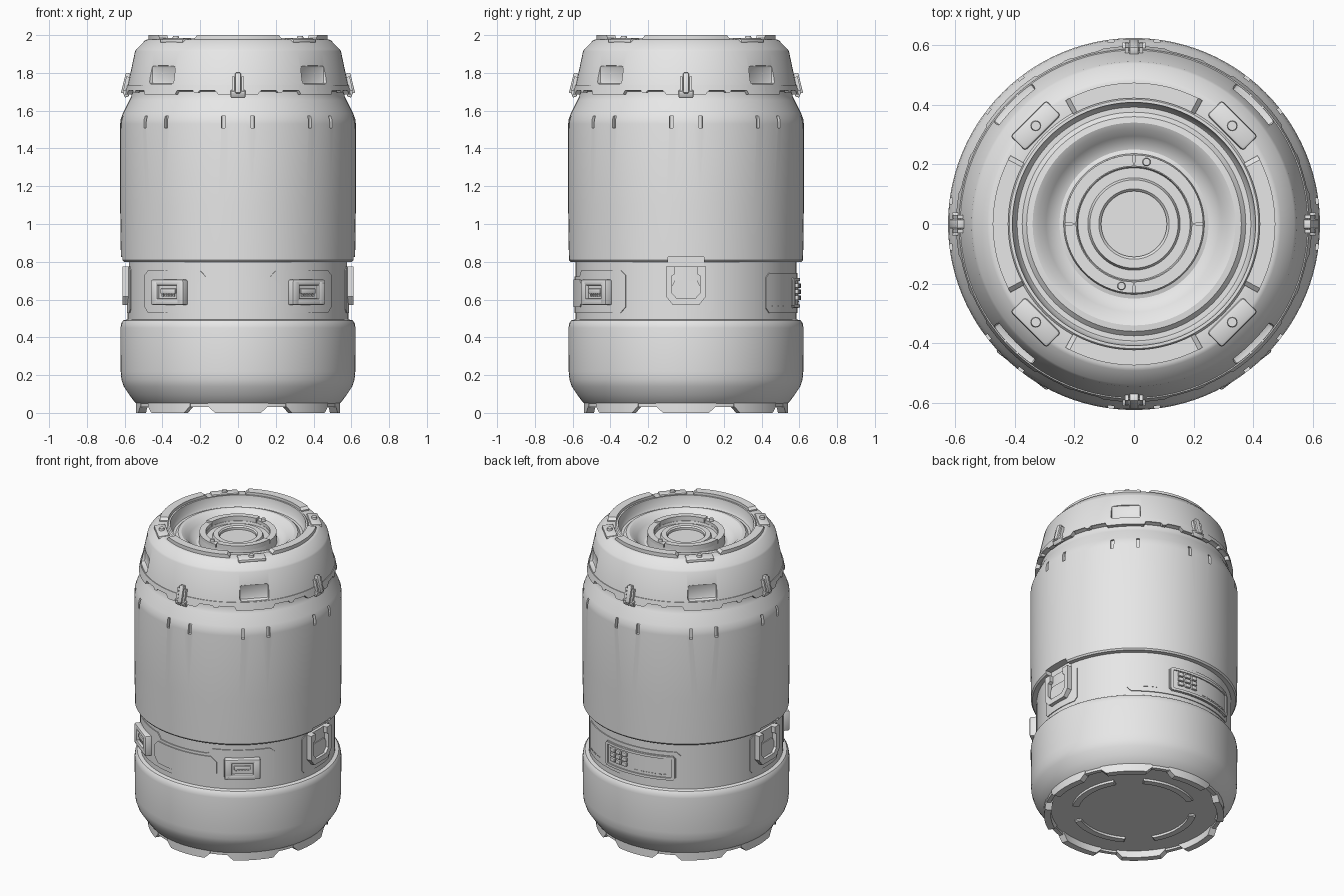
import bpy, bmesh
from math import radians, degrees, cos, sin, ceil
from mathutils import Matrix, Vector

if "Cube" in bpy.data.objects:
    bpy.data.objects.remove(bpy.data.objects["Cube"])

grey = bpy.data.materials.new("plain_grey")
grey.use_nodes = True
grey.diffuse_color = (0.8, 0.8, 0.8, 1)
grey.node_tree.nodes["Principled BSDF"].inputs["Base Color"].default_value = (0.8, 0.8, 0.8, 1)

QUARTERS = (0, 90, 180, 270)
DIAGONALS = (45, 135, 225, 315)


def select_only(ob):
    bpy.ops.object.select_all(action='DESELECT')
    ob.select_set(True)
    bpy.context.view_layer.objects.active = ob


def finish(name, bm, smooth=True):
    bmesh.ops.recalc_face_normals(bm, faces=bm.faces)
    me = bpy.data.meshes.new(name)
    bm.to_mesh(me)
    bm.free()
    me.materials.append(grey)
    ob = bpy.data.objects.new(name, me)
    bpy.context.collection.objects.link(ob)
    if smooth:
        shade(ob)
    return ob


def shade(ob):
    select_only(ob)
    bpy.ops.object.shade_smooth_by_angle(angle=radians(32))


def lathe(name, profile, steps=112):
    bm = bmesh.new()
    verts = [bm.verts.new((r, 0, z)) for r, z in profile]
    edges = [bm.edges.new(pair) for pair in zip(verts, verts[1:])]
    bmesh.ops.spin(bm, geom=verts + edges, cent=(0, 0, 0), axis=(0, 0, 1),
                   angle=radians(360), steps=steps)
    bmesh.ops.remove_doubles(bm, verts=bm.verts, dist=0.0002)
    return finish(name, bm, False)


def arc_plate(name, centre, columns, r0, r1, slope=0, step=3):
    """Curved slab; columns are (angle, low z, high z)."""
    bm = bmesh.new()
    rings = []
    cols = []
    for a, b in zip(columns, columns[1:]):
        n = max(1, ceil((b[0] - a[0]) / step))
        cols += [tuple(p + (q - p) * i / n for p, q in zip(a, b)) for i in range(n)]
    cols.append(columns[-1])
    z_ref = columns[0][2]
    for ang, lo, hi in cols:
        t = radians(centre + ang)
        ring = []
        for r, z in ((r0, lo), (r0, hi), (r1, hi), (r1, lo)):
            rr = r + slope * (z - z_ref)
            ring.append(bm.verts.new((rr * cos(t), rr * sin(t), z)))
        rings.append(ring)
    for a, b in zip(rings, rings[1:]):
        for i in range(4):
            j = (i + 1) % 4
            bm.faces.new((a[i], a[j], b[j], b[i]))
    bm.faces.new(rings[0])
    bm.faces.new(rings[-1])
    return finish(name, bm)


def panel(name, centre, half, z0, z1, r0, r1, ch=0.02):
    c = degrees(ch / r1)
    cols = [(-half, z0 + ch, z1 - ch), (c - half, z0, z1),
            (half - c, z0, z1), (half, z0 + ch, z1 - ch)]
    return arc_plate(name, centre, cols, r0, r1)


def add_box(bm, az, r, z, size, tilt=0, side=0, bevel=0):
    """Box with size (radial, tangential, height), placed around the axis."""
    m = (Matrix.Rotation(radians(az), 4, 'Z') @ Matrix.Translation((r, side, z))
         @ Matrix.Rotation(radians(tilt), 4, 'Y') @ Matrix.Diagonal((*size, 1)))
    vs = bmesh.ops.create_cube(bm, size=1, matrix=m)["verts"]
    if bevel:
        edges = list({e for v in vs for e in v.link_edges})
        bmesh.ops.bevel(bm, geom=edges, offset=bevel, segments=2, profile=0.5, affect='EDGES')


def box(name, *args, **kw):
    bm = bmesh.new()
    add_box(bm, *args, **kw)
    return finish(name, bm)


def prism(name, points, az, r0, r1):
    """Flat outline (tangent, z) pushed out along the radius."""
    bm = bmesh.new()
    face = bm.faces.new([bm.verts.new((r0, y, z)) for y, z in points])
    out = bmesh.ops.extrude_face_region(bm, geom=[face])["geom"]
    bmesh.ops.translate(bm, vec=(r1 - r0, 0, 0),
                        verts=[g for g in out if isinstance(g, bmesh.types.BMVert)])
    bm.transform(Matrix.Rotation(radians(az), 4, 'Z'))
    return finish(name, bm)


def cylinder(name, x, y, z, r, h):
    bm = bmesh.new()
    bmesh.ops.create_cone(bm, cap_ends=True, segments=20, radius1=r, radius2=r * 0.85,
                          depth=h, matrix=Matrix.Translation((x, y, z)))
    return finish(name, bm)


def carve(ob, boxes):
    bm = bmesh.new()
    for args, kw in boxes:
        add_box(bm, *args, **kw)
    cutter = finish("cutter", bm, False)
    cutter.hide_render = True
    mod = ob.modifiers.new("carve", 'BOOLEAN')
    mod.operation, mod.object, mod.solver = 'DIFFERENCE', cutter, 'EXACT'
    select_only(ob)
    bpy.ops.object.modifier_apply(modifier=mod.name)
    bpy.data.objects.remove(cutter)


# Main shell: rounded base, recessed waist, tall upper drum
shell = lathe("shell", [
    (0, 0.045), (0.53, 0.045), (0.545, 0.055), (0.575, 0.095), (0.605, 0.14), (0.617, 0.175),
    (0.621, 0.22), (0.622, 0.45), (0.618, 0.475), (0.607, 0.49), (0.584, 0.495),
    (0.584, 0.8), (0.612, 0.8), (0.62, 0.81), (0.624, 1.1), (0.624, 1.53), (0.621, 1.555),
    (0.61, 1.585), (0.575, 1.655), (0.565, 1.675), (0.563, 1.705), (0, 1.705)])
slots = [((c + s * 7.2, 0.62, 1.54, (0.036, 0.02, 0.065)), {})
         for c in range(0, 360, 45) for s in (-1, 1)]
notches = [((az, 0.61, 0.80, (0.08, 0.19, 0.05)), {}) for az in (0, 180)]
carve(shell, slots + notches)
shade(shell)

# Cap with dished top
cap = lathe("cap", [
    (0, 1.7), (0.56, 1.7), (0.588, 1.712), (0.545, 1.915), (0.538, 1.925), (0.492, 1.972),
    (0.48, 1.977), (0.425, 1.977), (0.418, 1.985), (0.408, 1.985), (0.402, 1.93), (0.392, 1.915),
    (0.375, 1.915), (0.36, 1.93), (0.34, 1.932), (0.32, 1.922), (0.295, 1.895),
    (0.27, 1.872), (0.25, 1.866), (0.236, 1.87), (0.232, 1.915), (0.192, 1.915), (0.188, 1.9),
    (0.155, 1.9), (0.148, 1.918), (0.118, 1.918), (0.11, 1.91), (0.11, 1.895), (0, 1.895)])
carve(cap, [((az, 0.60, 1.79, (0.1, 0.18, 0.1)), dict(bevel=0.015)) for az in DIAGONALS])
shade(cap)

# Stepped skirt at the cap's lower edge
for az in QUARTERS:
    low, high, top = 1.685, 1.708, 1.735
    cols = [(-45, low, top), (-34, low, top), (-33, high, top), (-24, high, top),
            (-23, low + 0.01, top), (-21, low + 0.01, top), (-20, high, top), (-12, high, top),
            (-10, low, top)]
    cols += [(-a, lo, hi) for a, lo, hi in reversed(cols)]
    arc_plate("cap_skirt", az, cols, 0.56, 0.587, slope=-0.2)

# Cap latches, rim plates and corner bolts
for az in QUARTERS:
    bm = bmesh.new()
    add_box(bm, az, 0.594, 1.69, (0.024, 0.078, 0.036), tilt=20, bevel=0.004)
    add_box(bm, az, 0.593, 1.745, (0.028, 0.03, 0.11), tilt=-14, bevel=0.004)
    for s in (-1, 1):
        add_box(bm, az, 0.59, 1.735, (0.022, 0.012, 0.09), tilt=-12, side=s * 0.025)
    finish("cap_latch", bm)
    arc_plate("rim_plate", az, [(-29, 1.97, 1.985), (-27, 1.97, 2.0), (27, 1.97, 2.0),
                                (29, 1.97, 1.985)], 0.422, 0.474)
for az in DIAGONALS:
    box("bolt_pad", az, 0.466, 1.97, (0.07, 0.17, 0.026), tilt=6, bevel=0.01)
    p = Matrix.Rotation(radians(az), 3, 'Z') @ Vector((0.466, 0, 1.985))
    cylinder("bolt", *p, 0.018, 0.022)

# Split locking ring in the dish, with two screws
for az in DIAGONALS:
    top = 1.945 if az in (135, 315) else 1.935
    arc_plate("locking_ring", az, [(-44.3, 1.9, top), (44.3, 1.9, top)], 0.194, 0.232)
for s in (-1, 1):
    cylinder("ring_screw", s * 0.042, s * 0.208, 1.945, 0.014, 0.016)

# Front panel with central plate
ear = [(-57, 0.56, 0.73), (-54, 0.53, 0.755), (-20, 0.53, 0.755), (-17, 0.53, 0.722)]
ear += [(-a, lo, hi) for a, lo, hi in reversed(ear)]
arc_plate("front_panel", 270, ear, 0.57, 0.59)
panel("front_plate", 270, 22.5, 0.56, 0.705, 0.58, 0.596, ch=0.035)

# Two front socket housings
for s in (-1, 1):
    az = 270 + s * 37.5
    bm = bmesh.new()
    for side in (-1, 1):
        add_box(bm, az, 0.59, 0.637, (0.062, 0.045, 0.13), side=side * 0.086, bevel=0.008)
    add_box(bm, az, 0.59, 0.69, (0.062, 0.215, 0.03), bevel=0.008)
    add_box(bm, az, 0.59, 0.589, (0.062, 0.215, 0.034), bevel=0.008)
    add_box(bm, az, 0.583, 0.64, (0.04, 0.14, 0.09))
    add_box(bm, az, 0.6, 0.645, (0.026, 0.1, 0.026), bevel=0.004)
    for k in range(-2, 3):
        add_box(bm, az, 0.603, 0.622, (0.014, 0.01, 0.014), side=k * 0.018)
    finish("socket_housing", bm)

# Side handles: backing plate, hooked loop and inner hexagon
for az in (0, 180):
    panel("handle_backing", az, 14.2, 0.53, 0.775, 0.57, 0.589)
    half = [(0.058, 0.775), (0.105, 0.775), (0.105, 0.615), (0.07, 0.572)]
    inner = [(0.048, 0.605), (0.075, 0.635), (0.075, 0.725), (0.058, 0.735)]
    for s in (-1, 1):
        prism("handle_arm", [(s * y, z) for y, z in half + [(0, 0.572), (0, 0.605)] + inner],
              az, 0.575, 0.612)
    prism("handle_core", [(-0.06, 0.7), (0.06, 0.7), (0.085, 0.65), (0.055, 0.6),
                          (-0.055, 0.6), (-0.085, 0.65)], az, 0.575, 0.594)

# Back panel with keypad tray
panel("back_panel", 84, 38, 0.53, 0.74, 0.57, 0.59, ch=0.025)
panel("keypad_tray", 95, 24, 0.555, 0.715, 0.58, 0.596, ch=0.015)
for zc in (0.565, 0.705):
    panel("tray_rail", 95, 23, zc - 0.008, zc + 0.008, 0.59, 0.604, ch=0.005)
for end in (72.5, 117.5):
    panel("tray_end", end, 1, 0.565, 0.705, 0.59, 0.604, ch=0.005)
for i in range(3):
    for j in range(3):
        box("key", 78 + i * 4.5, 0.6, 0.61 + j * 0.032, (0.02, 0.036, 0.024), bevel=0.003)
for k in range(6):
    box("tray_mark", 95 + k * 3.6, 0.595, 0.59, (0.008, 0.024, 0.006))
for k in range(3):
    box("panel_mark", 52 + k * 5, 0.589, 0.565, (0.008, 0.03, 0.006))

# Feet and underside ribs
for az in range(0, 360, 45):
    arc_plate("foot", az, [(-17, 0.035, 0.06), (-13, 0.0, 0.06), (13, 0.0, 0.06),
                           (17, 0.035, 0.06)], 0.5, 0.541)
arc_plate("base_lip", 0, [(0, 0.032, 0.06), (360, 0.032, 0.06)], 0.51, 0.536)
for az in QUARTERS:
    panel("underside_rib", az, 31, 0.03, 0.05, 0.335, 0.375, ch=0.006)
